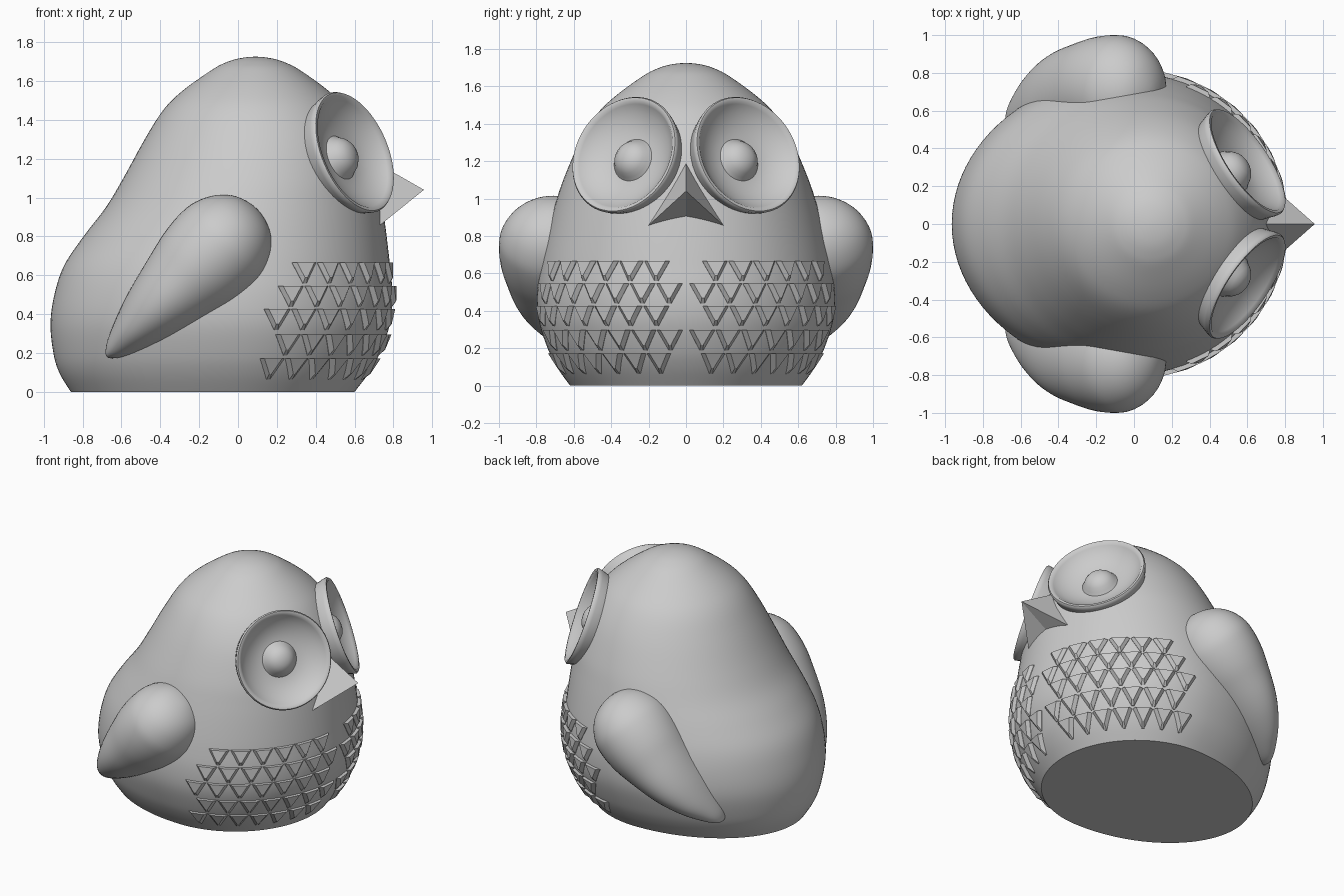
import bpy, bmesh
from math import sin, cos, pi, radians
from mathutils import Vector

if "Cube" in bpy.data.objects:
    bpy.data.objects.remove(bpy.data.objects["Cube"])


def spline(rows, u):
    """Catmull-Rom through rows; first and last rows are phantom points."""
    i = min(int(u), len(rows) - 4)
    t = u - i
    return [0.5 * (2 * b + (c - a) * t + (2 * a - 5 * b + 4 * c - d) * t * t
                   + (3 * b - a - 3 * c + d) * t ** 3)
            for a, b, c, d in zip(*rows[i:i + 4])]


def sample(rows, n):
    spans = len(rows) - 3
    return [spline(rows, k / n) for k in range(spans * n + 1)]


def finish(name, bm, angle=35):
    bmesh.ops.remove_doubles(bm, verts=bm.verts, dist=1e-5)
    bmesh.ops.recalc_face_normals(bm, faces=bm.faces)
    me = bpy.data.meshes.new(name)
    bm.to_mesh(me)
    bm.free()
    ob = bpy.data.objects.new(name, me)
    bpy.context.collection.objects.link(ob)
    if angle:
        smooth(ob, angle)
    return ob


def smooth(ob, angle):
    bpy.ops.object.select_all(action='DESELECT')
    ob.select_set(True)
    bpy.context.view_layer.objects.active = ob
    bpy.ops.object.shade_smooth_by_angle(angle=radians(angle))


def loft(name, rings, angle=35):
    """Skin closed rings; both ends are capped."""
    bm = bmesh.new()
    vs = [[bm.verts.new(p) for p in r] for r in rings]
    n = len(rings[0])
    for a, b in zip(vs, vs[1:]):
        for i in range(n):
            j = (i + 1) % n
            bm.faces.new((a[i], a[j], b[j], b[i]))
    bm.faces.new(vs[0][::-1])
    bm.faces.new(vs[-1])
    bmesh.ops.dissolve_degenerate(bm, edges=bm.edges, dist=1e-5)
    return finish(name, bm, angle)


# Body profile: z, back x, half width, centre x of the round front
BODY = [(-0.1, -0.79, 0.54, -0.02),
        (0, -0.86, 0.62, -0.02), (0.1, -0.92, 0.69, -0.015), (0.2, -0.95, 0.74, -0.01),
        (0.35, -0.965, 0.787, -0.005), (0.5, -0.945, 0.795, 0), (0.65, -0.895, 0.777, 0.005),
        (0.8, -0.795, 0.745, 0.02), (0.95, -0.68, 0.705, 0.04), (1.1, -0.59, 0.656, 0.065),
        (1.3, -0.48, 0.57, 0.09), (1.45, -0.385, 0.477, 0.09), (1.55, -0.285, 0.375, 0.09),
        (1.65, -0.145, 0.238, 0.09), (1.69, -0.075, 0.165, 0.09), (1.715, 0.0, 0.09, 0.09),
        (1.725, 0.09, 0.0, 0.09), (1.715, 0.18, -0.09, 0.09)]


def section_point(row, th):
    z, back, half, cx = row
    c = cos(th)
    return Vector((cx + (half if c > 0 else cx - back) * c, half * sin(th), z))


def surface(th, z):
    lo, hi = 0.0, len(BODY) - 3.0
    for _ in range(30):
        mid = (lo + hi) / 2
        if spline(BODY, mid)[0] < z:
            lo = mid
        else:
            hi = mid
    return section_point(spline(BODY, lo), th)


SEG = 96
body = loft("body", [[section_point(r, 2 * pi * i / SEG) for i in range(SEG)]
                     for r in sample(BODY, 5)])

# Eyes: lathed dishes with a raised rim and a round pupil; sockets cut in the body
DISH = [(0.0, -0.2), (0.25, -0.2), (0.305, -0.09), (0.324, -0.03), (0.329, -0.006),
        (0.322, 0.005), (0.305, 0.004), (0.292, -0.012), (0.25, -0.045), (0.2, -0.07),
        (0.15, -0.085), (0.118, -0.088), (0.105, -0.07), (0.09, -0.045), (0.065, -0.022),
        (0.035, -0.009), (0.0, -0.005)]
SOCKET = [(0, -0.15), (0.27, -0.15), (0.3, -0.03), (0.3, 0.2), (0, 0.2)]


def lathe(name, profile, side):
    q = Vector((0.78, 0.525 * side, 0.335)).normalized().to_track_quat('Z', 'Y')
    c = Vector((0.597, 0.33 * side, 1.235))
    n = 64
    return loft(name, [[c + q @ Vector((r * cos(2 * pi * i / n), r * sin(2 * pi * i / n), h))
                        for i in range(n)] for r, h in profile], 50)


for side, label in ((-1, "right"), (1, "left")):
    cutter = lathe("socket_cutter", SOCKET, side)
    cutter.hide_render = True
    mod = body.modifiers.new("socket", 'BOOLEAN')
    mod.operation, mod.solver, mod.object = 'DIFFERENCE', 'EXACT', cutter
    bpy.context.view_layer.objects.active = body
    bpy.ops.object.modifier_apply(modifier=mod.name)
    bpy.data.objects.remove(cutter)
    lathe("eye_" + label, DISH, side)
smooth(body, 35)

# Wings: distance along axis, half height, centre y, half thickness
WING = [(0.03, -0.12, 0.71, -0.13),
        (0, 0, 0.71, 0), (0.03, 0.12, 0.71, 0.13), (0.1, 0.2, 0.71, 0.225),
        (0.2, 0.25, 0.71, 0.28), (0.3, 0.262, 0.71, 0.29), (0.42, 0.25, 0.71, 0.278),
        (0.54, 0.222, 0.695, 0.265), (0.68, 0.185, 0.67, 0.25), (0.8, 0.15, 0.635, 0.23),
        (0.92, 0.105, 0.6, 0.18), (1.02, 0.06, 0.57, 0.105), (1.07, 0.025, 0.555, 0.05),
        (1.085, 0, 0.55, 0), (1.07, -0.025, 0.55, -0.05)]
start = Vector((0.10, 0, 0.94))
axis = Vector((-0.78, 0, -0.765)).normalized()
across = Vector((-axis.z, 0, axis.x))
for side, label in ((-1, "right"), (1, "left")):
    rings = []
    for s, h, yc, d in sample(WING, 4):
        rings.append([start + axis * s + across * (h * cos(2 * pi * i / 48))
                      + Vector((0, side * (yc + d * sin(2 * pi * i / 48)), 0))
                      for i in range(48)])
    loft("wing_" + label, rings, 60)

# Beak: sharp pyramid with a ridge on top
bm = bmesh.new()
tip, top, right, under, left = [bm.verts.new(p) for p in (
    (0.957, 0, 1.04), (0.6, 0, 1.243), (0.69, -0.235, 0.825), (0.68, 0, 0.86), (0.69, 0.235, 0.825))]
for f in ((tip, top, right), (tip, right, under), (tip, under, left), (tip, left, top),
          (top, left, under, right)):
    bm.faces.new(f)
finish("beak", bm, 0)

# Breast scales: rows of small raised triangles pointing down
bm = bmesh.new()
STEP = 10.6
for k, (z, count) in enumerate(((0.67, 6), (0.55, 7), (0.43, 7), (0.30, 7), (0.175, 7))):
    first = 11.5 if k % 2 == 0 else 6.4
    for i in range(count):
        for side in (-1, 1):
            th = radians(first + STEP * i)
            w = radians(STEP * 0.48)
            out = Vector((cos(th), sin(th) * side, 0))
            rings = []
            for depth, f in ((-0.03, 1), (0.004, 1), (0.024, 0.72)):
                ring = []
                for dt, dz in ((-w * f, 0), (w * f, 0), (w * 0.14 * f, -0.108 * f),
                               (-w * 0.14 * f, -0.108 * f)):
                    p = surface(th + dt, z + dz - 0.004)
                    p.y *= side
                    ring.append(bm.verts.new(p + out * depth))
                rings.append(ring)
            for a, b in zip(rings, rings[1:]):
                for j in range(4):
                    m = (j + 1) % 4
                    bm.faces.new((a[j], a[m], b[m], b[j]))
            bm.faces.new(rings[-1])
            bm.faces.new(rings[0][::-1])
finish("breast_scales", bm, 20)
